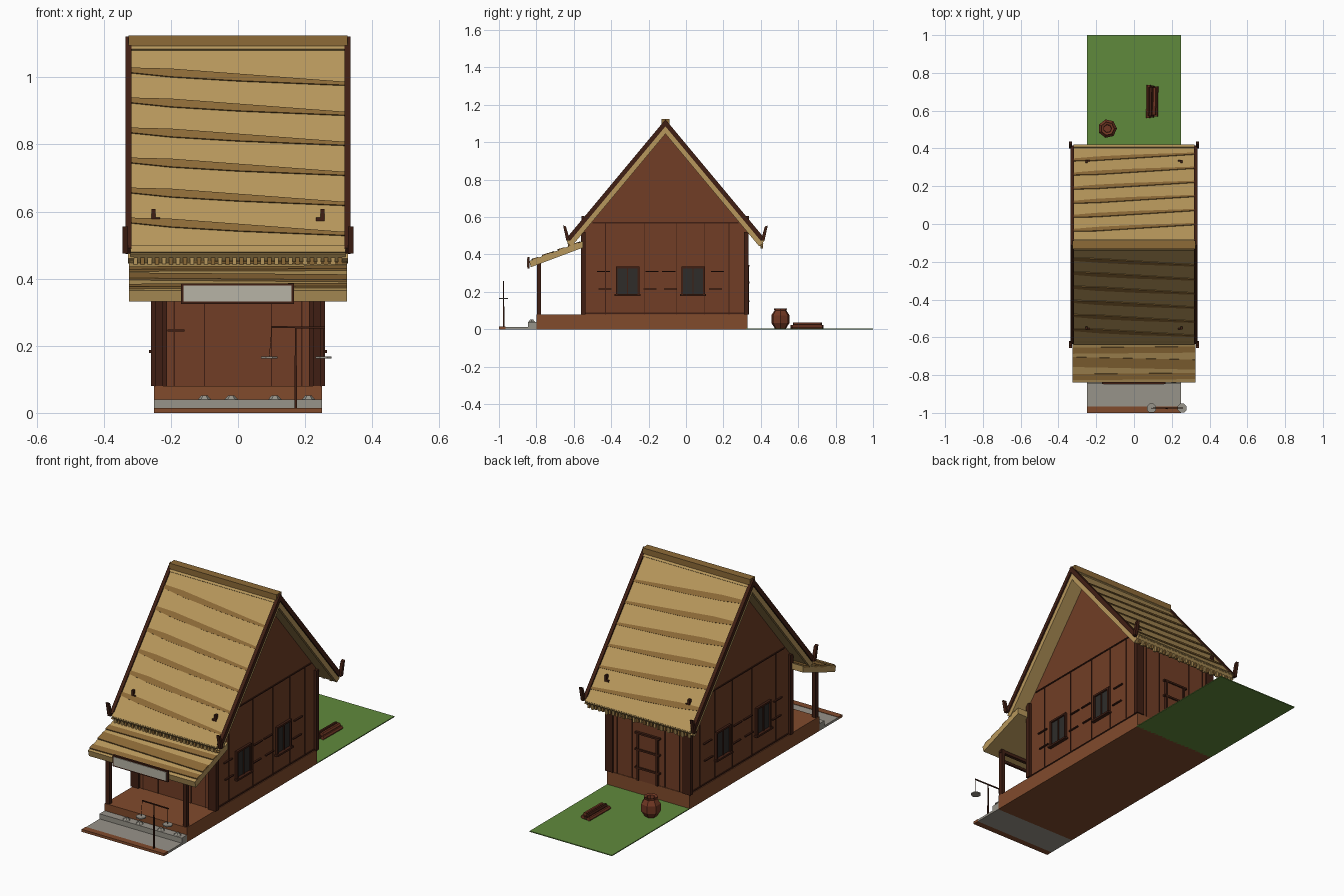
import bpy, bmesh, math, random
from mathutils import Vector, Matrix

if "Cube" in bpy.data.objects:
    bpy.data.objects.remove(bpy.data.objects["Cube"])
random.seed(4)

def mat(name, r, g, b):
    m = bpy.data.materials.new(name)
    m.diffuse_color = [(c / 255) ** 2.2 for c in (r, g, b)] + [1]
    m.use_nodes = True
    m.node_tree.nodes["Principled BSDF"].inputs["Base Color"].default_value = m.diffuse_color
    return m

THATCH = mat("thatch", 182, 150, 92)
THATCH_D = mat("thatch_dark", 140, 106, 58)
WOOD = mat("wall_wood", 112, 64, 42)
FLOOR = mat("floor_wood", 128, 76, 48)
DARK = mat("dark_wood", 66, 36, 26)
PANE = mat("window_dark", 50, 48, 46)
STONE = mat("stone", 150, 146, 136)
SIGN = mat("sign_board", 182, 178, 164)
GRASS = mat("grass", 96, 136, 62)
POT = mat("clay", 112, 58, 40)

def finish(name, bm, m):
    bmesh.ops.recalc_face_normals(bm, faces=bm.faces)
    me = bpy.data.meshes.new(name)
    bm.to_mesh(me)
    bm.free()
    me.materials.append(m)
    ob = bpy.data.objects.new(name, me)
    bpy.context.collection.objects.link(ob)
    return ob

def box(name, x, y, z, m):
    """Box from three (low, high) ranges."""
    bm = bmesh.new()
    bmesh.ops.create_cube(bm, size=1)
    for v in bm.verts:
        v.co = [(a + b) / 2 + c * (b - a) for (a, b), c in zip((x, y, z), v.co)]
    return finish(name, bm, m)

def poly(name, pts, vec, m):
    """Flat outline extruded along a vector."""
    bm = bmesh.new()
    f = bm.faces.new([bm.verts.new(p) for p in pts])
    r = bmesh.ops.extrude_face_region(bm, geom=[f], use_keep_orig=True)
    bmesh.ops.translate(bm, vec=vec, verts=[e for e in r["geom"] if isinstance(e, bmesh.types.BMVert)])
    return finish(name, bm, m)

def prism(name, yz, x0, x1, m):
    return poly(name, [(x0, y, z) for y, z in yz], (x1 - x0, 0, 0), m)

def stick(name, a, b, r, m, n=4, r2=None):
    a, b = Vector(a), Vector(b)
    bm = bmesh.new()
    bmesh.ops.create_cone(bm, cap_ends=True, segments=n, radius1=r, radius2=r if r2 is None else r2,
                          depth=(b - a).length)
    q = (b - a).to_track_quat('Z', 'Y').to_matrix().to_4x4()
    bm.transform(Matrix.Translation((a + b) / 2) @ q @ Matrix.Rotation(math.pi / n, 4, 'Z'))
    return finish(name, bm, m)

# ground, paving and base
box("grass_ground", (-.25, .25), (.32, 1), (0, .005), GRASS)
box("paving", (-.25, .25), (-.965, -.81), (0, .012), STONE)
box("front_curb", (-.25, .25), (-1, -.965), (0, .014), FLOOR)
box("stone_step", (-.25, .25), (-.845, -.8), (0, .04), STONE)
box("house_base", (-.25, .25), (-.8, .328), (0, .08), FLOOR)
for x in (-.1, -.02, .11, .21):
    stick("pebble", (x, -.825, .038), (x, -.825, .052), .022, STONE, 6, .009)

# walls with gables
RY = -.11
prism("house_walls", [(-.55, .08), (.325, .08), (.325, .53), (RY, 1.06), (-.55, .53)], -.245, .245, WOOD)
for s in (-1, 1):
    for y in (-.55, .322):
        box("corner_post", sorted((s * .212, s * .26)), (y - .012, y + .012), (.08, .52), DARK)
    side = lambda a, b: sorted((s * a, s * b))
    for z, y0, y1 in ((.57, -.5, .28), (.086, -.55, .325)):
        box("side_rail", side(.244, .25), (y0, y1), (z - .003, z + .003), DARK)
    for y in (-.43, -.22, -.05, .1, .23):
        box("plank_seam", side(.244, .248), (y - .002, y + .002), (.08, .57), DARK)
    # side windows
    for y in (-.312, .038):
        box("window_pane", side(.24, .25), (y - .055, y + .055), (.19, .325), PANE)
        for yy in (y - .058, y + .058):
            box("window_jamb", side(.244, .258), (yy - .005, yy + .005), (.18, .335), DARK)
        box("window_head", side(.244, .258), (y - .063, y + .063), (.326, .336), DARK)
        box("window_sill", side(.244, .265), (y - .07, y + .07), (.178, .188), DARK)
        box("window_mullion", side(.244, .256), (y - .003, y + .003), (.19, .325), DARK)
        for dy in (-.11, .11):
            for z, o in ((.31, .02), (.215, -.01)):
                c = y + dy + math.copysign(o, dy)
                box("wall_batten", side(.244, .254), (c - .035, c + .035), (z - .003, z + .003), DARK)
    # front and back wall seams
    for x in (.1, .19):
        for y in (-.551, .326):
            box("end_seam", side(x - .002, x + .002), (y - .003, y + .003), (.08, .5), DARK)

# back door
box("back_door", (-.055, .055), (.32, .332), (.08, .335), WOOD)
for x in (-.058, .058):
    box("back_door_jamb", (x - .006, x + .006), (.32, .338), (.08, .345), DARK)
for z in (.15, .25, .34):
    box("back_door_rail", (-.075, .075), (.32, .339), (z - .005, z + .005), DARK)
box("front_rail", (-.21, -.16), (-.557, -.55), (.243, .249), DARK)

# main thatched roof
SL = 1.2
def chevron(name, top, low, d, d2, x0, x1, m):
    prism(name, [(RY - d, top - SL * d), (RY, top), (RY + d, top - SL * d),
                 (RY + d2, low - SL * d2), (RY, low), (RY - d2, low - SL * d2)], x0, x1, m)
chevron("thatch_roof", 1.11, 1.05, .53, .505, -.32, .32, THATCH)
box("ridge_cap", (-.326, .326), (RY - .022, RY + .022), (1.075, 1.125), THATCH_D)
for s in (-1, 1):
    a, b = sorted((s * .317, s * .336))
    chevron("bargeboard", 1.122, 1.085, .525, .51, a, b, DARK)
    a, b = sorted((s * .31, s * .328))
    chevron("thatch_edge", 1.09, 1.045, .525, .5, a, b, THATCH)
    for q in (-1, 1):
        # eave horns and roof pegs
        y = RY + q * .51
        prism("eave_horn", [(y, .475), (y + q * .02, .475), (y + q * .037, .555), (y + q * .022, .55)],
              s * .328, s * .345, DARK)
        y = RY + q * .44
        box("roof_peg", (s * .245 - .012, s * .245 + .012), (y - .008, y + .008), (.565, .582), DARK)
        x = s * .245 + s * .007
        box("roof_peg_tip", (x - .006, x + .006), (y - .008, y + .008), (.57, .607), DARK)

def on_roof(x, z, q, lift):
    return (x, RY + q * ((1.11 - z) / SL + lift), z + lift * .8)

for q in (-1, 1):
    # uneven thatch courses
    for i in range(6):
        z = 1.022 - .0895 * i
        pts = [(-.317, .005), (-.2, .002), (.317, -.037), (.317, -.047), (0, -.034), (-.2, -.022), (-.317, -.01)]
        poly("thatch_course", [on_roof(x, z + dz, q, .003) for x, dz in pts], (0, -q * .008, -.006), THATCH_D)
    poly("ridge_band", [on_roof(x, z, q, .005) for x, z in ((-.32, 1.1), (.32, 1.1), (.32, 1.08), (-.32, 1.08))],
         (0, -q * .01, -.008), THATCH)
    # eave band and hanging straw fringe
    poly("eave_band", [on_roof(x, z, q, .004) for x, z in ((-.32, .495), (.32, .495), (.32, .477), (-.32, .477))],
         (0, -q * .012, -.01), THATCH)
    for i in range(30):
        x = -.305 + i * .021
        y = RY + q * .515
        h = .018 + random.random() * .012
        box("straw_fringe", (x - .006, x + .006), (y - .006, y + .006), (.462 - h, .47), THATCH_D if i % 2 else THATCH)

# porch roof, stepped layers
prism("porch_roof", [(-.55, .472), (-.838, .365), (-.83, .332), (-.55, .437)], -.325, .325, THATCH)
for i in range(4):
    y = -.815 + i * .07
    z = .374 + i * .026
    w = .014 if i % 2 else -.006
    poly("porch_course", [(-.325, y - .012, z + .002), (.325, y - .012 - w, z + .002 - w * .37),
                          (.325, y + .026, z + .013), (-.325, y + .026 + w, z + .013 + w * .37)],
         (0, .004, -.012), THATCH_D)
for x in (-.235, .235):
    box("porch_post", (x - .011, x + .011), (-.797, -.775), (.08, .36), DARK)
box("porch_beam", (-.25, .25), (-.795, -.777), (.335, .352), DARK)

# blank sign board
box("sign_frame", (-.17, .167), (-.848, -.836), (.325, .386), DARK)
box("sign_panel", (-.162, .159), (-.851, -.845), (.332, .379), SIGN)

# balance scale at the front
PX, PY = .172, -.975
stick("scale_pole", (PX, PY, .01), (PX, PY, .255), .006, DARK, 4, .003)
stick("scale_beam", (.1, PY, .256), (.26, PY, .254), .004, DARK)
for x in (.093, .255):
    stick("scale_pan", (x, PY, .162), (x, PY, .168), .026, STONE, 8)
    stick("scale_cord", (x, PY, .165), (x + (.008 if x < .2 else 0), PY, .256), .001, DARK)

# clay pot
bm = bmesh.new()
rings = [[bm.verts.new((-.14 + r * math.cos(a), .505 + r * math.sin(a), z))
          for a in [k * math.tau / 7 for k in range(7)]]
         for r, z in ((.03, .003), (.05, .035), (.05, .075), (.033, .1), (.036, .112), (.022, .108), (.02, .09))]
for lo, hi in zip(rings, rings[1:]):
    for k in range(7):
        bm.faces.new((lo[k], lo[k - 1], hi[k - 1], hi[k]))
bm.faces.new(rings[0])
bm.faces.new(rings[-1])
finish("clay_pot", bm, POT)

# firewood pile
for i, (x, z) in enumerate(((.075, .013), (.095, .013), (.115, .013), (.086, .028), (.106, .028))):
    stick("firewood", (x, .56 + .004 * i, z), (x + .003, .735 - .003 * i, z), .011, (POT, DARK)[i % 2], 6)
